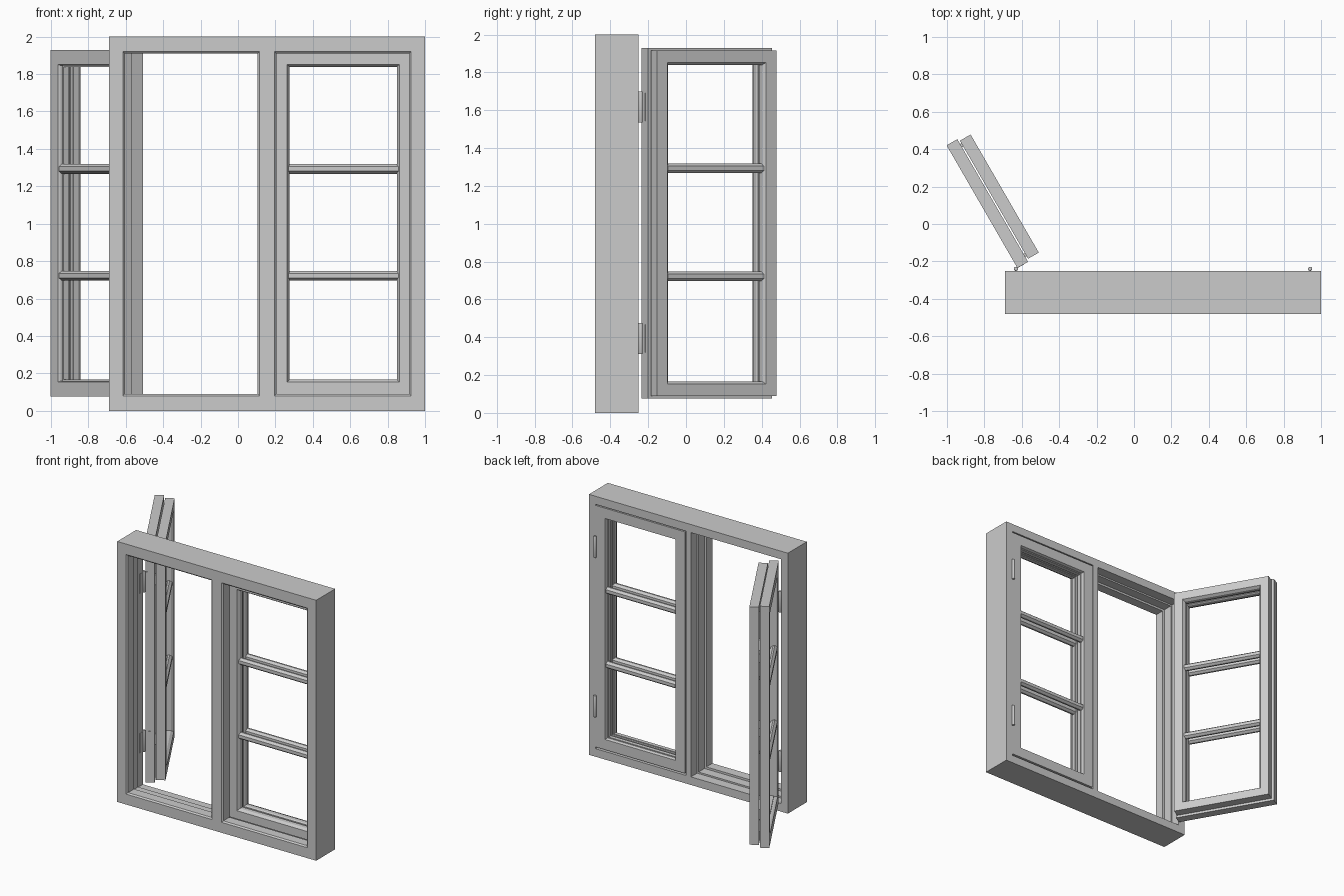
import bpy, bmesh
from math import radians
from mathutils import Matrix, Vector

if "Cube" in bpy.data.objects:
    bpy.data.objects.remove(bpy.data.objects["Cube"])


def finish(name, bm, matrix=None):
    if matrix:
        bm.transform(matrix)
    bmesh.ops.remove_doubles(bm, verts=bm.verts, dist=1e-5)
    bmesh.ops.recalc_face_normals(bm, faces=bm.faces)
    mesh = bpy.data.meshes.new(name)
    bm.to_mesh(mesh)
    bm.free()
    ob = bpy.data.objects.new(name, mesh)
    bpy.context.collection.objects.link(ob)
    return ob


def corners(bm, x0, x1, z0, z1, inset, y):
    """Four corners of a rectangle shrunk by inset at depth y."""
    a, b, c, d = x0 + inset, x1 - inset, z0 + inset, z1 - inset
    return [bm.verts.new((x, y, z)) for x, z in ((a, c), (b, c), (b, d), (a, d))]


def bridge(bm, loops, closed):
    pairs = list(zip(loops, loops[1:]))
    if closed:
        pairs.append((loops[-1], loops[0]))
    for p, q in pairs:
        for i in range(4):
            j = (i + 1) % 4
            bm.faces.new((p[i], p[j], q[j], q[i]))


def box(bm, lo, hi):
    lo, hi = Vector(lo), Vector(hi)
    m = Matrix.Translation((lo + hi) / 2) @ Matrix.Diagonal((*(hi - lo), 1))
    bmesh.ops.create_cube(bm, size=1, matrix=m)


# Fixed frame: left half with stepped rebate, mirrored about the mullion
CX, FRONT, BACK = 0.155, -0.48, -0.25
bm = bmesh.new()
outer = (-0.845, 0, 0, 2)
opening = (-0.76, -0.05, 0.09, 1.91)
steps = [(-0.01, FRONT), (0, -0.47), (0, -0.397), (-0.016, -0.397),
         (-0.016, -0.325), (-0.028, -0.325), (-0.028, BACK)]
first = corners(bm, *outer, 0, FRONT)
last = corners(bm, *outer, 0, BACK)
bridge(bm, [first] + [corners(bm, *opening, i, y) for i, y in steps] + [last], False)
for i in (0, 2, 3):                      # bottom, top and outer side
    j = (i + 1) % 4
    bm.faces.new((first[i], first[j], last[j], last[i]))
frame = finish("window_frame", bm)
frame.location.x = CX
mod = frame.modifiers.new("mirror", 'MIRROR')
mod.use_clip = True

# Sash, local space: hinge pin at the origin, width along +x, front toward -y
W, Z0, Z1 = 0.757, 0.075, 1.93
OUTER_LAYER = [(0, -0.01), (0.079, -0.01), (0.084, -0.022), (0.084, -0.036),
               (0.091, -0.036), (0.091, -0.066), (0.085, -0.076), (0, -0.076)]
INNER_LAYER = [(0.014, -0.084), (0.085, -0.084), (0.085, -0.1), (0.091, -0.1),
               (0.091, -0.13), (0.078, -0.15), (0.014, -0.15)]
BAR = [(-0.012, -0.012), (-0.012, 0.012), (-0.03, 0.026), (-0.042, 0.026),
       (-0.06, 0.012), (-0.06, -0.012), (-0.042, -0.026), (-0.03, -0.026)]
BAR_Z = (0.722, 1.293)
HINGE_Z = (0.393, 1.617)


def sash(side, matrix):
    for layer, profile, shift in (("outer", OUTER_LAYER, 0), ("inner", INNER_LAYER, -0.08)):
        bm = bmesh.new()
        bridge(bm, [corners(bm, 0, W, Z0, Z1, i, y) for i, y in profile], True)
        finish(f"{side}_{layer}_sash", bm, matrix)
        # Horizontal glazing bars
        bm = bmesh.new()
        for z in BAR_Z:
            ends = [[bm.verts.new((x, y + shift, z + h)) for y, h in BAR]
                    for x in (0.085, W - 0.085)]
            for e in ends:
                bm.faces.new(e)
            n = len(BAR)
            for i in range(n):
                j = (i + 1) % n
                bm.faces.new((ends[0][i], ends[0][j], ends[1][j], ends[1][i]))
        finish(f"{side}_{layer}_glazing_bars", bm, matrix)
    # Couplings joining the two layers
    bm = bmesh.new()
    for z in HINGE_Z:
        for x in (0.03, W - 0.05):
            box(bm, (x, -0.086, z - 0.04), (x + 0.02, -0.074, z + 0.04))
    finish(f"{side}_sash_couplings", bm, matrix)
    # Leaf let into the sash edge
    bm = bmesh.new()
    for z in HINGE_Z:
        box(bm, (-0.001, -0.05, z - 0.075), (0.002, 0, z + 0.075))
    finish(f"{side}_sash_hinge_leaves", bm, matrix)


def hinge_pins(side, x):
    for k, z in zip(("lower", "upper"), HINGE_Z):
        bm = bmesh.new()
        bmesh.ops.create_cone(bm, cap_ends=True, segments=16, radius1=0.011,
                              radius2=0.011, depth=0.166,
                              matrix=Matrix.Translation((x, -0.24, z)))
        rims = [e for e in bm.edges if abs(e.verts[0].co.z - e.verts[1].co.z) < 1e-4]
        bmesh.ops.bevel(bm, geom=rims, offset=0.005, segments=2, affect='EDGES', profile=0.5)
        # Leaf on the frame rebate
        box(bm, (x - 0.002, -0.29, z - 0.075), (x + 0.001, -0.24, z + 0.075))
        ob = finish(f"{side}_{k}_hinge", bm)
        bpy.context.view_layer.objects.active = ob
        ob.select_set(True)
        bpy.ops.object.shade_smooth_by_angle(angle=radians(35))
        ob.select_set(False)


# Left sash swung open, right sash closed
PIN_L, PIN_R = -0.632, 0.942
sash("left", Matrix.Translation((PIN_L, -0.24, 0)) @ Matrix.Rotation(radians(120), 4, 'Z'))
sash("right", Matrix.Translation((PIN_R, -0.24, 0)) @ Matrix.Diagonal((-1, 1, 1, 1)))
hinge_pins("left", PIN_L)
hinge_pins("right", PIN_R)
